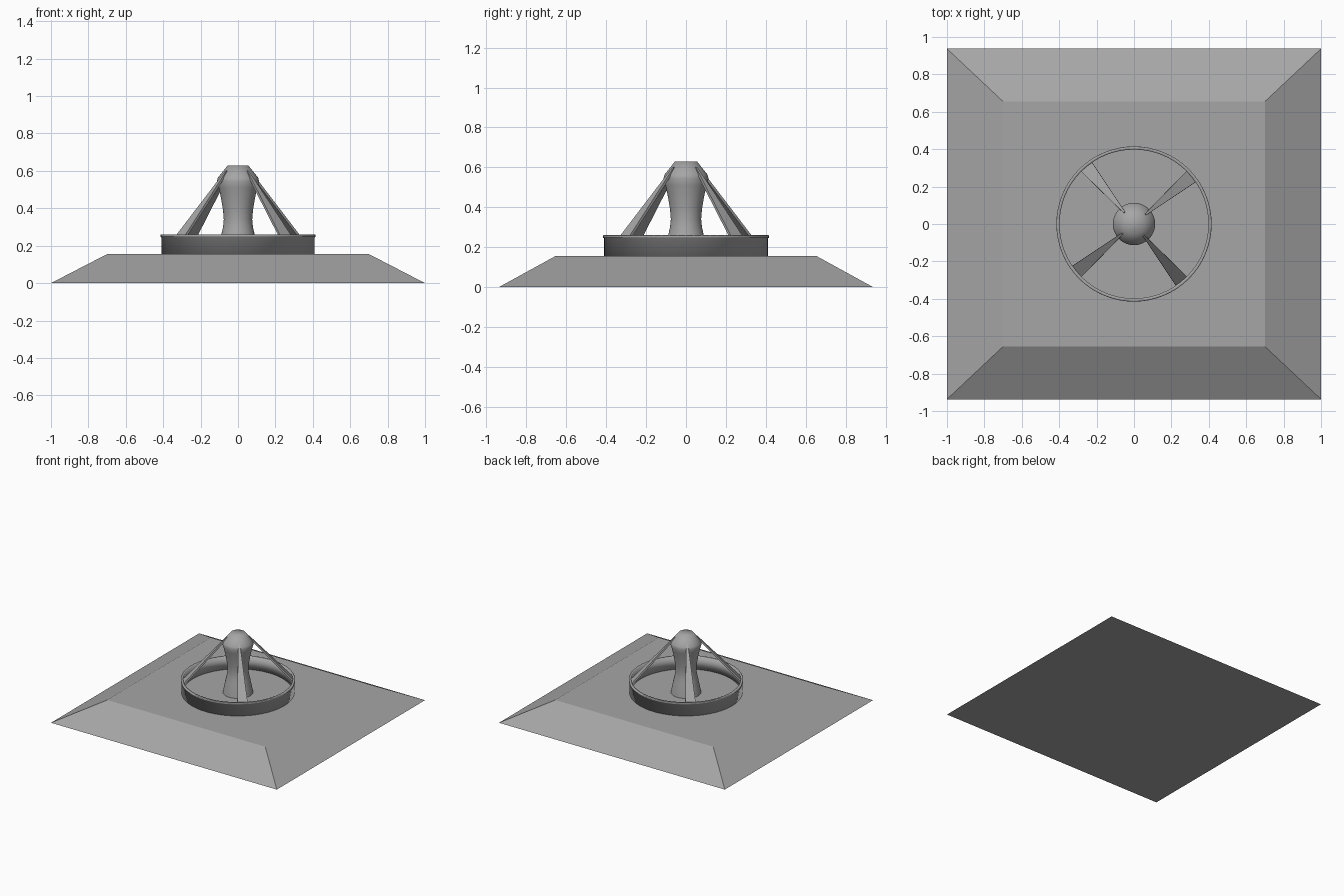
import bpy, bmesh, math
from mathutils import Vector

if "Cube" in bpy.data.objects:
    bpy.data.objects.remove(bpy.data.objects["Cube"])

# Dark grey for every part
grey = bpy.data.materials.new("dark_grey")
grey.diffuse_color = (0.38, 0.38, 0.38, 1)
grey.use_nodes = True
grey.node_tree.nodes["Principled BSDF"].inputs["Base Color"].default_value = grey.diffuse_color


def make_object(name, verts, faces, smooth_angle=0):
    mesh = bpy.data.meshes.new(name)
    bm = bmesh.new()
    vs = [bm.verts.new(v) for v in verts]
    for f in faces:
        bm.faces.new([vs[i] for i in f])
    bmesh.ops.recalc_face_normals(bm, faces=bm.faces)
    bm.to_mesh(mesh)
    bm.free()
    mesh.materials.append(grey)
    obj = bpy.data.objects.new(name, mesh)
    bpy.context.collection.objects.link(obj)
    if smooth_angle:
        bpy.ops.object.select_all(action='DESELECT')
        obj.select_set(True)
        bpy.context.view_layer.objects.active = obj
        bpy.ops.object.shade_smooth_by_angle(angle=math.radians(smooth_angle))
    return obj


def lathe(name, profile, closed, smooth_angle, segments=64):
    """Revolve (radius, z) points; closed loops join up, open ones get caps."""
    n = len(profile)
    verts = [(r * math.cos(2 * math.pi * s / segments),
              r * math.sin(2 * math.pi * s / segments), z)
             for s in range(segments) for r, z in profile]
    faces = []
    for s in range(segments):
        a, b = s * n, (s + 1) % segments * n
        for i in range(n if closed else n - 1):
            j = (i + 1) % n
            faces.append((a + i, b + i, b + j, a + j))
    if not closed:
        faces.append([s * n for s in range(segments)])
        faces.append([s * n + n - 1 for s in range(segments)])
    return make_object(name, verts, faces, smooth_angle)


BOX = [(0, 1, 2, 3), (4, 5, 6, 7), (0, 1, 5, 4),
       (1, 2, 6, 5), (2, 3, 7, 6), (3, 0, 4, 7)]
CORNERS = [(-1, -1), (1, -1), (1, 1), (-1, 1)]

# Sloped rectangular base
make_object("sloped_base",
            [(x * hx, y * hy, z) for hx, hy, z in ((1, 0.937, 0), (0.7, 0.655, 0.155))
             for x, y in CORNERS], BOX)

# Thin ring wall with a small lip, softly shaded
lathe("ring_wall", [(0.398, 0.15), (0.41, 0.15), (0.41, 0.245), (0.415, 0.247),
                    (0.415, 0.257), (0.412, 0.26), (0.398, 0.26)], True, 100)

# Waisted central column with a tapered head
lathe("central_column", [(0.11, 0.15), (0.102, 0.2), (0.089, 0.26), (0.08, 0.3),
                         (0.076, 0.34), (0.08, 0.39), (0.09, 0.45), (0.103, 0.51),
                         (0.113, 0.545), (0.108, 0.563), (0.055, 0.63)], False, 65)

# Four tapered flat struts from the column head down to the ring
for k in range(4):
    ang = math.radians(39.7 + 90 * k)
    out = Vector((math.cos(ang), math.sin(ang), 0))
    side = Vector((-math.sin(ang), math.cos(ang), 0))
    up = Vector((0, 0, 1))
    normal = (out + up).normalized()
    verts = []
    for r, z, w in ((0.395, 0.25, 0.038), (0.077, 0.598, 0.005)):
        for s, t in CORNERS:
            verts.append(out * r + up * z + side * s * w + normal * t * 0.007)
    make_object(f"strut_{k + 1}", verts, BOX)
